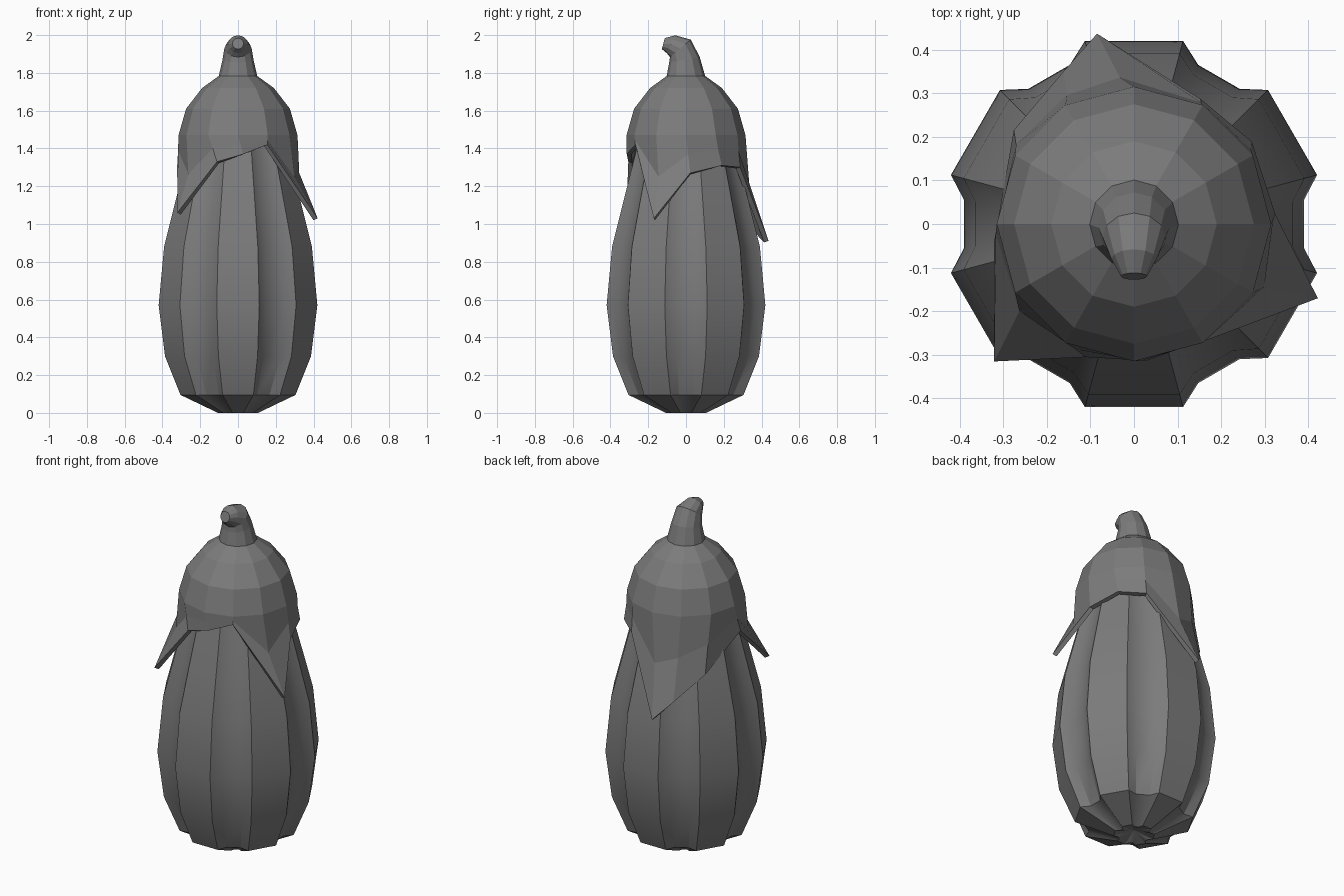
import bpy
import bmesh
from math import sin, cos, radians
from mathutils import Vector

if "Cube" in bpy.data.objects:
    bpy.data.objects.remove(bpy.data.objects["Cube"], do_unlink=True)

grey = bpy.data.materials.new("dark grey")
grey.use_nodes = True
tone = (0.2, 0.2, 0.2, 1)
grey.diffuse_color = tone
grey.node_tree.nodes["Principled BSDF"].inputs["Base Color"].default_value = tone


def polar(angle, radius, z):
    a = radians(angle)
    return Vector((radius * cos(a), radius * sin(a), z))


def loft(name, rings, start=None, end=None):
    """Skin closed rings of points; start and end are optional closing points."""
    bm = bmesh.new()
    loops = [[bm.verts.new(p) for p in ring] for ring in rings]
    n = len(loops[0])
    for low, high in zip(loops, loops[1:]):
        for i in range(n):
            j = (i + 1) % n
            bm.faces.new((low[i], low[j], high[j], high[i]))
    for tip, loop in ((start, loops[0]), (end, loops[-1])):
        if tip is not None:
            centre = bm.verts.new(tip)
            for i in range(n):
                bm.faces.new((loop[i], loop[(i + 1) % n], centre))
    bmesh.ops.recalc_face_normals(bm, faces=bm.faces)
    mesh = bpy.data.meshes.new(name)
    bm.to_mesh(mesh)
    bm.free()
    mesh.materials.append(grey)
    obj = bpy.data.objects.new(name, mesh)
    bpy.context.collection.objects.link(obj)
    return obj


# Fruit body: six flat panels alternating with six shallow grooves
def body_ring(z, radius, groove):
    ring = []
    for k in range(6):
        for offset, scale in ((-15, 1), (-8, groove), (8, groove), (15, 1)):
            ring.append(polar(60 * k + offset, radius * scale, z))
    return ring


body_profile = [
    (0.0, 0.11, 0.8), (0.095, 0.315, 0.86), (0.3, 0.4, 0.9),
    (0.57, 0.435, 0.905), (0.88, 0.405, 0.91), (1.12, 0.343, 0.92),
    (1.4, 0.27, 0.93), (1.6, 0.2, 0.95),
]
body = loft("fruit_body", [body_ring(*p) for p in body_profile],
            start=(0, 0, 0.03), end=(0, 0, 1.68))
bpy.ops.object.select_all(action="DESELECT")
body.select_set(True)
bpy.context.view_layer.objects.active = body
bpy.ops.object.shade_smooth_by_angle(angle=radians(32))

# Leafy cap: faceted dome whose hem drops into three flared points
hem = [  # angle, radius, height
    (4, 0.325, 1.27), (35, 0.33, 1.31), (62, 0.325, 1.30), (101, 0.445, 0.91),
    (115, 0.385, 1.0), (142, 0.35, 1.14), (188, 0.325, 1.31), (224.5, 0.45, 1.06),
    (250, 0.325, 1.33), (275, 0.315, 1.37), (300, 0.31, 1.42), (338, 0.455, 1.03),
]
dome = [(1.785, 0.1), (1.72, 0.19), (1.61, 0.275), (1.47, 0.315)]
cap_rings = [[polar(30 * k, r, z) for k in range(12)] for z, r in dome]
middle = []
for k, (angle, radius, z) in enumerate(hem):
    mid_z = (1.47 + z) / 2
    middle.append(polar((30 * k + angle) / 2, 0.315 + 0.1 * (1.42 - mid_z), mid_z))
cap_rings += [middle, [polar(*h) for h in hem]]
cap = loft("leafy_cap", cap_rings)
thick = cap.modifiers.new("leaf thickness", "SOLIDIFY")
thick.thickness = 0.025
thick.offset = -1

# Stem: tapered stub bending toward the front
stem_path = [  # y, z, radius, tilt
    (0, 1.77, 0.105, 0), (-0.008, 1.87, 0.082, 10), (-0.03, 1.93, 0.072, 40),
    (-0.08, 1.952, 0.052, 65), (-0.12, 1.955, 0.03, 75),
]
stem_rings = []
for y, z, radius, tilt in stem_path:
    t = radians(tilt)
    ring = []
    for k in range(12):
        p = polar(30 * k, radius, 0)
        ring.append((p.x, y + p.y * cos(t), z + p.y * sin(t)))
    stem_rings.append(ring)
loft("stem", stem_rings, start=(0, 0, 1.77), end=(0, -0.12, 1.955))
